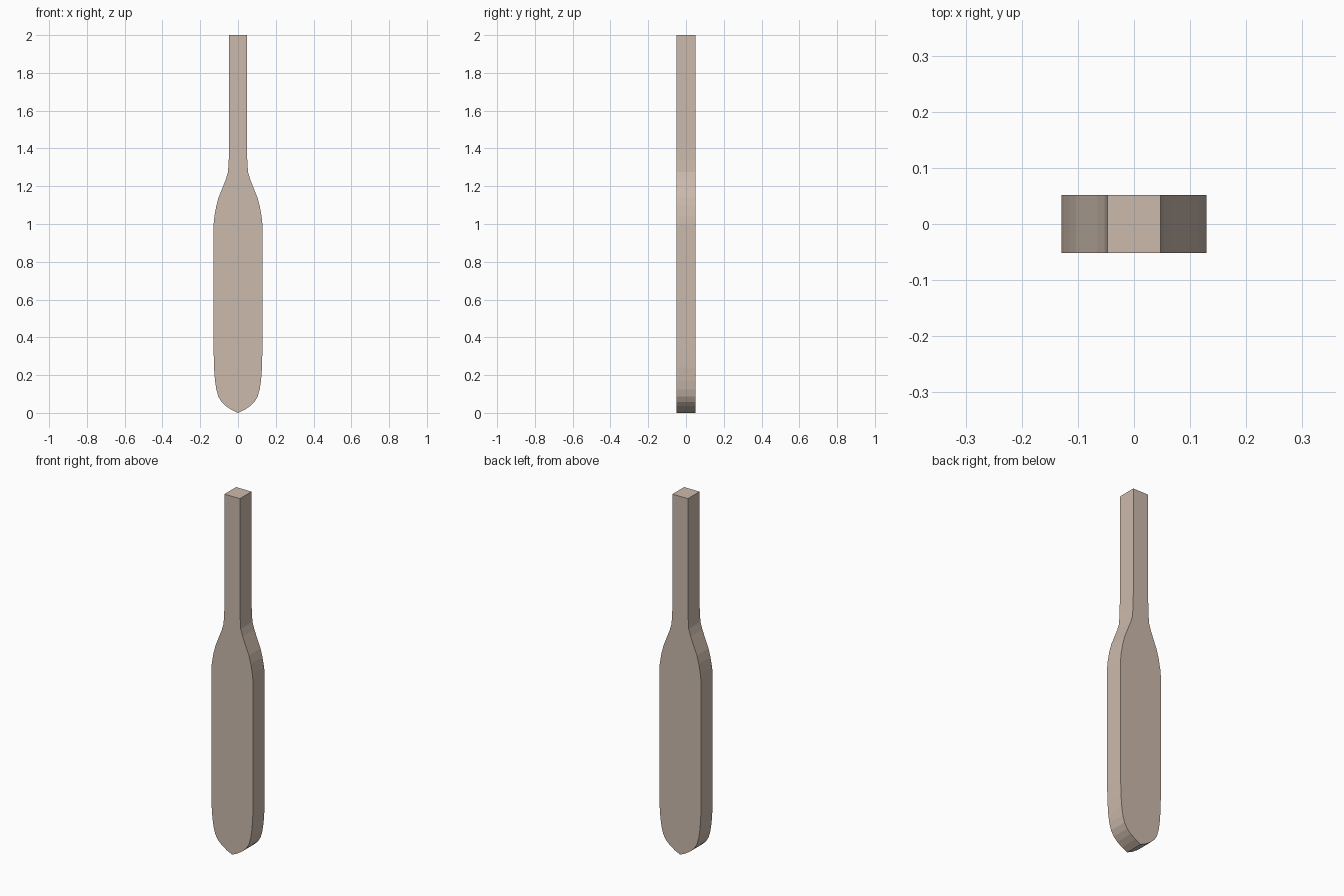
import bpy, bmesh

if "Cube" in bpy.data.objects:
    bpy.data.objects.remove(bpy.data.objects["Cube"])

HALF_DEPTH = 0.0515

# Right half of the outline (x, z), from bottom tip to handle end
half = [(0, 0), (0.034, 0.016), (0.064, 0.036), (0.087, 0.058), (0.104, 0.086),
        (0.115, 0.125), (0.122, 0.172), (0.127, 0.24), (0.129, 0.33),
        (0.129, 1.0), (0.125, 1.04), (0.115, 1.095), (0.103, 1.14),
        (0.083, 1.19), (0.065, 1.235), (0.053, 1.275), (0.049, 1.34),
        (0.0475, 1.42), (0.0475, 2.0)]

# Mirror the outline about x = 0; the tip is shared
outline = half + [(-x, z) for x, z in reversed(half[1:])]

# Flat paddle: outline face extruded through its thickness
bm = bmesh.new()
face = bm.faces.new([bm.verts.new((x, -HALF_DEPTH, z)) for x, z in outline])
new = bmesh.ops.extrude_face_region(bm, geom=[face])["geom"]
bmesh.ops.translate(bm, vec=(0, 2 * HALF_DEPTH, 0),
                    verts=[v for v in new if isinstance(v, bmesh.types.BMVert)])
bmesh.ops.recalc_face_normals(bm, faces=bm.faces[:])
mesh = bpy.data.meshes.new("paddle")
bm.to_mesh(mesh)
bm.free()

paddle = bpy.data.objects.new("paddle", mesh)
bpy.context.collection.objects.link(paddle)

# Pale wood
wood = bpy.data.materials.new("pale_wood")
wood.diffuse_color = (0.60, 0.49, 0.41, 1)
wood.use_nodes = True
wood.node_tree.nodes["Principled BSDF"].inputs["Base Color"].default_value = wood.diffuse_color
mesh.materials.append(wood)
